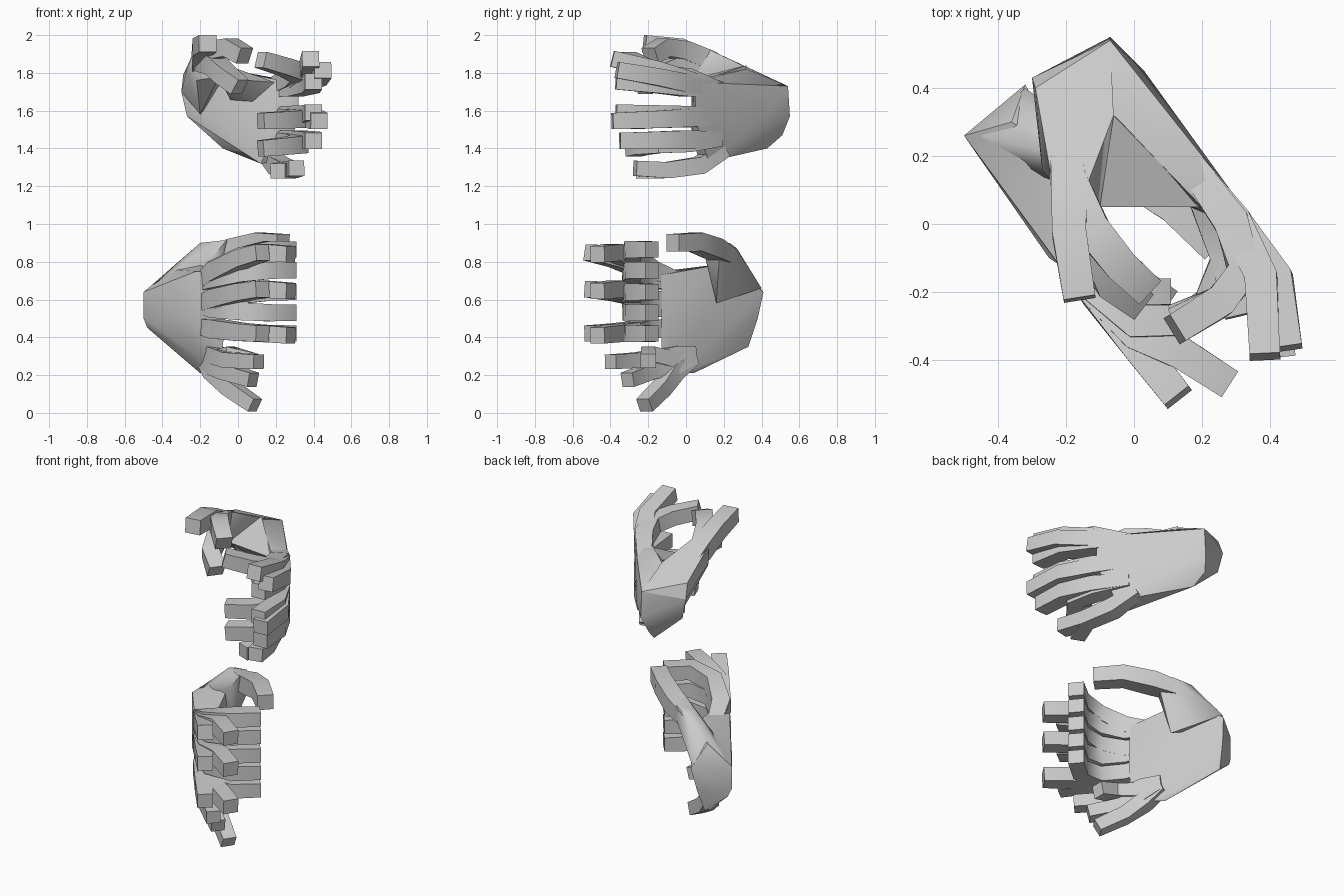
import bpy, bmesh
from mathutils import Vector


def finish(name, bm, angle=0.75):
    bmesh.ops.recalc_face_normals(bm, faces=bm.faces)
    me = bpy.data.meshes.new(name)
    bm.to_mesh(me)
    bm.free()
    ob = bpy.data.objects.new(name, me)
    bpy.context.collection.objects.link(ob)
    bpy.ops.object.select_all(action='DESELECT')
    bpy.context.view_layer.objects.active = ob
    ob.select_set(True)
    bpy.ops.object.shade_smooth_by_angle(angle=angle)


def hull(name, pts):
    """Faceted solid wrapped round a few control points."""
    bm = bmesh.new()
    for p in pts:
        bm.verts.new(p)
    r = bmesh.ops.convex_hull(bm, input=bm.verts[:])
    junk = [v for v in r['geom_interior'] + r['geom_unused'] if isinstance(v, bmesh.types.BMVert)]
    bmesh.ops.delete(bm, geom=list(set(junk)), context='VERTS')
    finish(name, bm)


def finger(name, path, w=0.045, h=0.043):
    """Square tube with a buried root, a fuller knuckle and a flat tip."""
    P = [Vector(p) for p in path]
    n = len(P)
    bm = bmesh.new()
    rings = []
    for i, p in enumerate(P):
        t = (P[min(i + 1, n - 1)] - P[max(i - 1, 0)]).normalized()
        side = t.cross(Vector((0, 0, 1))).normalized()
        up = side.cross(t)
        k = 0.9 if i == 0 else 1.2 - 0.2 * i / (n - 1)
        rings.append([bm.verts.new(p + side * (a * w * k) + up * (b * h * k))
                      for a, b in ((-1, -1), (1, -1), (1, 1), (-1, 1))])
    for a, b in zip(rings, rings[1:]):
        for i in range(4):
            bm.faces.new((a[i], a[(i + 1) % 4], b[(i + 1) % 4], b[i]))
    bm.faces.new(rings[0])
    bm.faces.new(rings[-1])
    finish(name, bm)


# Upper hand: palm, thumb mound and the web between thumb and index
hull("upper_palm", [(-.3, .43, 1.7), (-.07, .54, 1.73), (-.07, .55, 1.57), (-.1, .51, 1.47),
                    (-.08, .43, 1.40), (-.27, .42, 1.57), (-.06, .32, 1.82), (.03, .45, 1.6),
                    (.13, .3, 1.66), (.32, .05, 1.75), (.22, .03, 1.76), (.32, .05, 1.55),
                    (.21, .03, 1.5), (.23, .12, 1.33), (.12, .07, 1.32), (.17, .23, 1.58)])
hull("upper_thumb_mound", [(-.3, .43, 1.7), (-.07, .54, 1.73), (-.06, .32, 1.83), (-.29, .4, 1.79),
                           (-.27, .16, 1.82), (-.24, .12, 1.90), (-.14, .11, 1.93),
                           (-.10, .05, 1.78), (-.22, .1, 1.76), (-.2, .3, 1.58)])
hull("upper_thumb_web", [(-.06, .32, 1.84), (-.1, .05, 1.77), (.2, .05, 1.75),
                         (-.02, .28, 1.62), (.12, .15, 1.62)])

# Upper thumb in three poses
for i, tail in enumerate([
        [(-.19, -.03, 1.935), (-.16, -.22, 1.955)],
        [(-.12, -.02, 1.92), (-.04, -.12, 1.935), (.035, -.19, 1.89)],
        [(-.12, -.03, 1.84), (-.07, -.17, 1.79), (.01, -.23, 1.725)]]):
    finger(f"upper_thumb_{i + 1}", [(-.2, .22, 1.82), (-.19, .12, 1.865)] + tail, .047, .045)

# Upper fingers: height at knuckle, then open tips, then curled tip
upper = {"index": (1.71, [(.45, -.365, 1.815), (.385, -.39, 1.875), (.40, -.37, 1.755)], (.12, -.31, 1.87)),
         "middle": (1.57, [(.43, -.39, 1.545), (.40, -.37, 1.59)], (.12, -.29, 1.545)),
         "ring": (1.45, [(.40, -.35, 1.44)], (.12, -.28, 1.40))}
for name, (z, tips, curl) in upper.items():
    for i, (x, y, tz) in enumerate(tips):
        finger(f"upper_{name}_open_{i + 1}",
               [(.17, .17, z), (.30, .0, z * .7 + tz * .3), (x * .7 + .105, -.16, z * .35 + tz * .65),
                (x, y, tz)])
    cz = curl[2]
    finger(f"upper_{name}_curled",
           [(.17, .17, z), (.29, .0, z * .6 + cz * .4), (.325, -.14, z * .45 + cz * .55),
            (.25, -.23, z * .25 + cz * .75), curl])
for i, tip in enumerate([(.31, -.27, 1.295), (.21, -.25, 1.28)]):
    finger(f"upper_little_{i + 1}", [(.14, .2, 1.39), (.21, .07, 1.31),
                                     (.27, -.1, 1.285), tip], .042, .04)

# Lower hand: palm and thumb mound
hull("lower_palm", [(-.5, .26, .64), (-.5, .26, .5), (-.48, .27, .45), (-.36, .33, .35),
                    (-.32, .41, .64), (-.34, .38, .5), (-.36, .3, .76), (-.2, .2, .79),
                    (-.22, -.12, .75), (-.08, -.13, .73), (-.25, -.1, .5), (-.07, -.13, .5),
                    (-.22, -.05, .3), (-.08, -.13, .35), (-.2, .04, .21), (-.13, -.02, .21)])
hull("lower_thumb_mound", [(-.45, .26, .68), (-.32, .4, .66), (-.35, .28, .77), (-.2, .27, .87),
                           (-.2, .2, .9), (-.1, .23, .9), (-.06, .1, .915), (-.02, .18, .88),
                           (-.06, .17, .79), (-.33, .15, .72), (-.14, .16, .58), (-.13, .1, .83)])

# Lower thumb
finger("lower_thumb", [(-.17, .22, .83), (-.02, .145, .87), (.12, .05, .905), (.24, -.07, .90)], .047, .046)

# Lower fingers: knuckle height, straight tip heights, curled tip heights
lower = {"index": (.68, [.85], [.865, .755]),
         "middle": (.57, [.655], [.64, .53]),
         "ring": (.46, [.42], [.42])}
for name, (z, straight, curled) in lower.items():
    for i, t in enumerate(straight):
        finger(f"lower_{name}_straight_{i + 1}",
               [(-.19, .0, z), (-.11, -.2, z * .6 + t * .4), (.02, -.37, z * .2 + t * .8),
                (.13, -.51, t)])
        finger(f"lower_{name}_bent_{i + 1}",
               [(-.19, .0, z), (-.11, -.2, z * .6 + t * .4), (.02, -.33, z * .2 + t * .8),
                (.14, -.38, t), (.28, -.47, t - .01)])
    for i, t in enumerate(curled):
        finger(f"lower_{name}_curled_{i + 1}",
               [(-.19, .0, z), (-.11, -.19, z * .6 + t * .4), (.02, -.29, z * .2 + t * .8),
                (.16, -.28, t), (.28, -.18, t)])

# Lower little finger poses
for i, tail in enumerate([[(-.05, -.25, .28), (.11, -.40, .27)],
                          [(-.04, -.2, .31), (.1, -.2, .275)],
                          [(-.07, -.19, .22), (.08, -.31, .175)],
                          [(-.04, -.13, .13), (.09, -.22, .04)]]):
    finger(f"lower_little_{i + 1}", [(-.18, .04, .32 - i * .01), (-.13, -.06, .31 - i * .03)] + tail,
           .04, .038)
